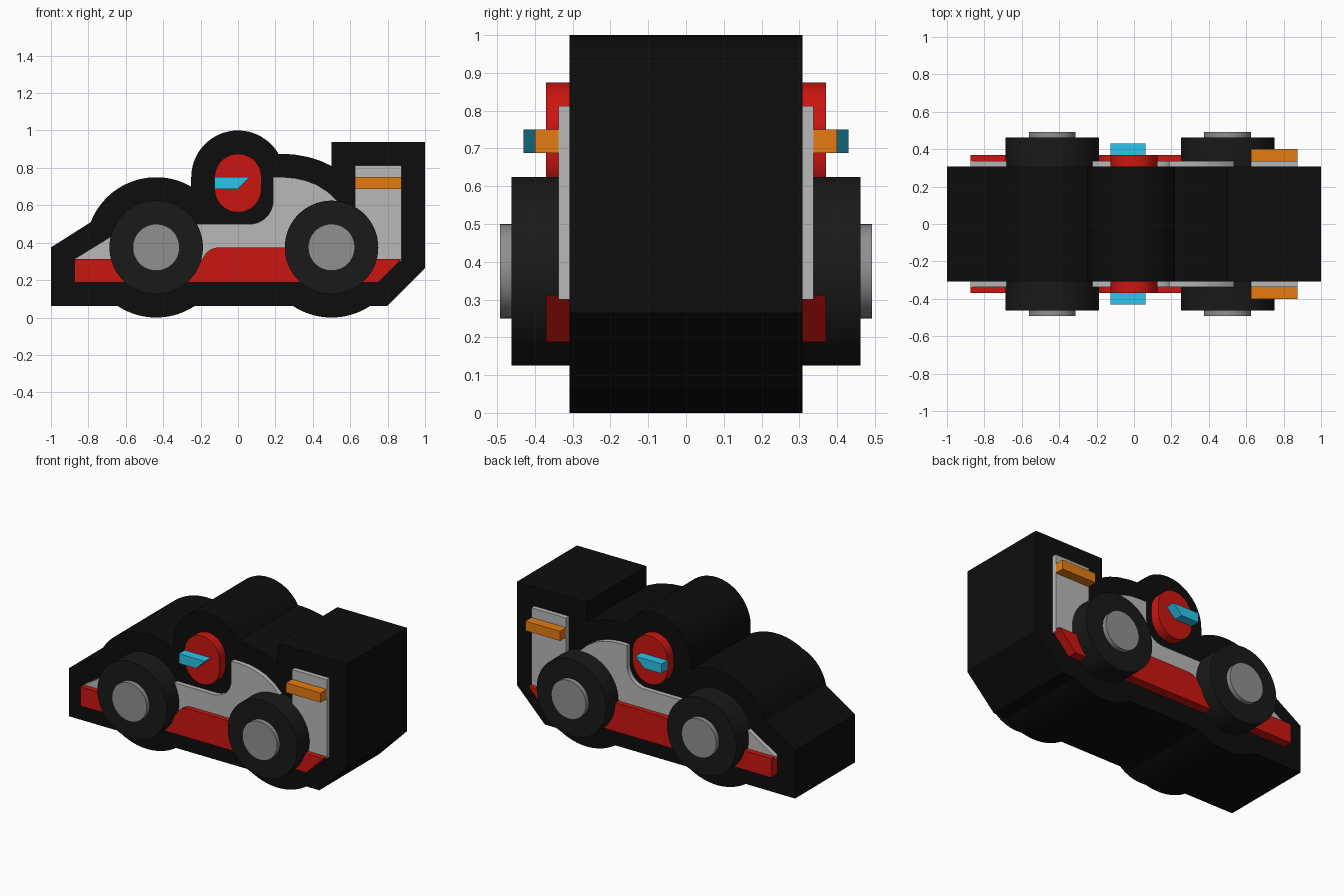
import bpy, bmesh
from math import cos, sin, radians

if "Cube" in bpy.data.objects:
    bpy.data.objects.remove(bpy.data.objects["Cube"])


def material(name, rgb):
    m = bpy.data.materials.new(name)
    m.diffuse_color = (*rgb, 1)
    m.use_nodes = True
    m.node_tree.nodes["Principled BSDF"].inputs["Base Color"].default_value = m.diffuse_color
    return m


BLACK = material("black", (0.004, 0.004, 0.004))
RUBBER = material("rubber", (0.01, 0.01, 0.01))
RED = material("red", (0.6, 0.008, 0.005))
GREY = material("light_grey", (0.48, 0.48, 0.48))
HUB = material("hub_grey", (0.28, 0.28, 0.28))
ORANGE = material("orange", (0.78, 0.2, 0.005))
CYAN = material("cyan", (0.025, 0.55, 0.82))


def arc(cx, cz, r, a0, a1, n=24):
    angles = [radians(a0 + (a1 - a0) * i / n) for i in range(n + 1)]
    return [(cx + r * cos(a), cz + r * sin(a)) for a in angles]


def prism(name, outline, y0, y1, mat, mirror=True):
    """Extrude an x-z outline from y0 to y1, optionally mirrored to the far side."""
    bm = bmesh.new()
    face = bm.faces.new([bm.verts.new((x, y0, z)) for x, z in outline])
    ext = bmesh.ops.extrude_face_region(bm, geom=[face])
    verts = [v for v in ext["geom"] if isinstance(v, bmesh.types.BMVert)]
    bmesh.ops.translate(bm, verts=verts, vec=(0, y1 - y0, 0))
    bmesh.ops.recalc_face_normals(bm, faces=bm.faces)
    me = bpy.data.meshes.new(name)
    bm.to_mesh(me)
    bm.free()
    me.materials.append(mat)
    ob = bpy.data.objects.new(name, me)
    bpy.context.collection.objects.link(ob)
    bpy.ops.object.select_all(action='DESELECT')
    bpy.context.view_layer.objects.active = ob
    ob.select_set(True)
    bpy.ops.object.shade_smooth_by_angle(angle=radians(25))
    if mirror:
        mod = ob.modifiers.new("mirror", 'MIRROR')
        mod.use_axis = (False, True, False)
    return ob


FRONT, REAR, AXLE = -0.4375, 0.5, 0.375
IN = -0.28   # panels start just inside the body side

# black body silhouette
body = [(-1, 0.0625), (-1, 0.375)]
body += arc(FRONT, AXLE, 0.375, 159, 60)
body += arc(0, 0.75, 0.25, 180, 30, 32)
body += [(0.25, 0.875), (0.31, 0.87), (0.38, 0.857), (0.44, 0.838), (0.5, 0.81)]
body += [(0.5, 0.9375), (1, 0.9375), (1, 0.265), (0.8, 0.0625)]
body += arc(REAR, AXLE, 0.375, -56.4, -123.6)
body += arc(FRONT, AXLE, 0.375, -56.4, -123.6)
prism("body", body, -0.308, 0.308, BLACK, mirror=False)

# grey side panels: nose, cowl and tail
prism("nose_panel", [(-0.875, 0.3), (-0.875, 0.3125), (-0.66, 0.445), (-0.6, 0.3)],
      IN, -0.338, GREY)
cowl = [(-0.3, 0.3), (-0.3, 0.5)] + arc(0.0625, 0.625, 0.125, -90, 0, 12)
cowl += [(0.1875, 0.75), (0.25, 0.75), (0.3, 0.746), (0.36, 0.733), (0.42, 0.71),
         (0.48, 0.672), (0.545, 0.61), (0.545, 0.3)]
prism("cowl_panel", cowl, IN, -0.338, GREY)
prism("tail_panel", [(0.625, 0.3), (0.625, 0.8125), (0.875, 0.8125), (0.875, 0.3)],
      IN, -0.338, GREY)

# red lower skirt
skirt = [(-0.875, 0.1875), (-0.875, 0.3125), (-0.1975, 0.3125)]
skirt += arc(-0.1, 0.28, 0.095, 160, 90, 10)
skirt += [(0.4, 0.375), (0.4, 0.3125), (0.875, 0.3125), (0.75, 0.1875)]
prism("skirt", skirt, IN, -0.37, RED)

# driver helmet and visor
prism("helmet", arc(0, 0.75, 0.125, 0, 180) + arc(0, 0.6875, 0.125, 180, 360),
      IN, -0.37, RED)
prism("visor", [(-0.125, 0.6875), (-0.125, 0.75), (0.0625, 0.75), (0, 0.6875)],
      IN, -0.43, CYAN)

# orange tail stripe
prism("tail_stripe", [(0.625, 0.6875), (0.625, 0.75), (0.875, 0.75), (0.875, 0.6875)],
      IN, -0.4, ORANGE)

# wheels and hubs
for label, x in (("front", FRONT), ("rear", REAR)):
    prism(label + "_wheels", arc(x, AXLE, 0.25, 0, 360, 64)[:-1], IN, -0.4625, RUBBER)
    prism(label + "_hubs", arc(x, AXLE, 0.125, 0, 360, 48)[:-1], IN, -0.492, HUB)
